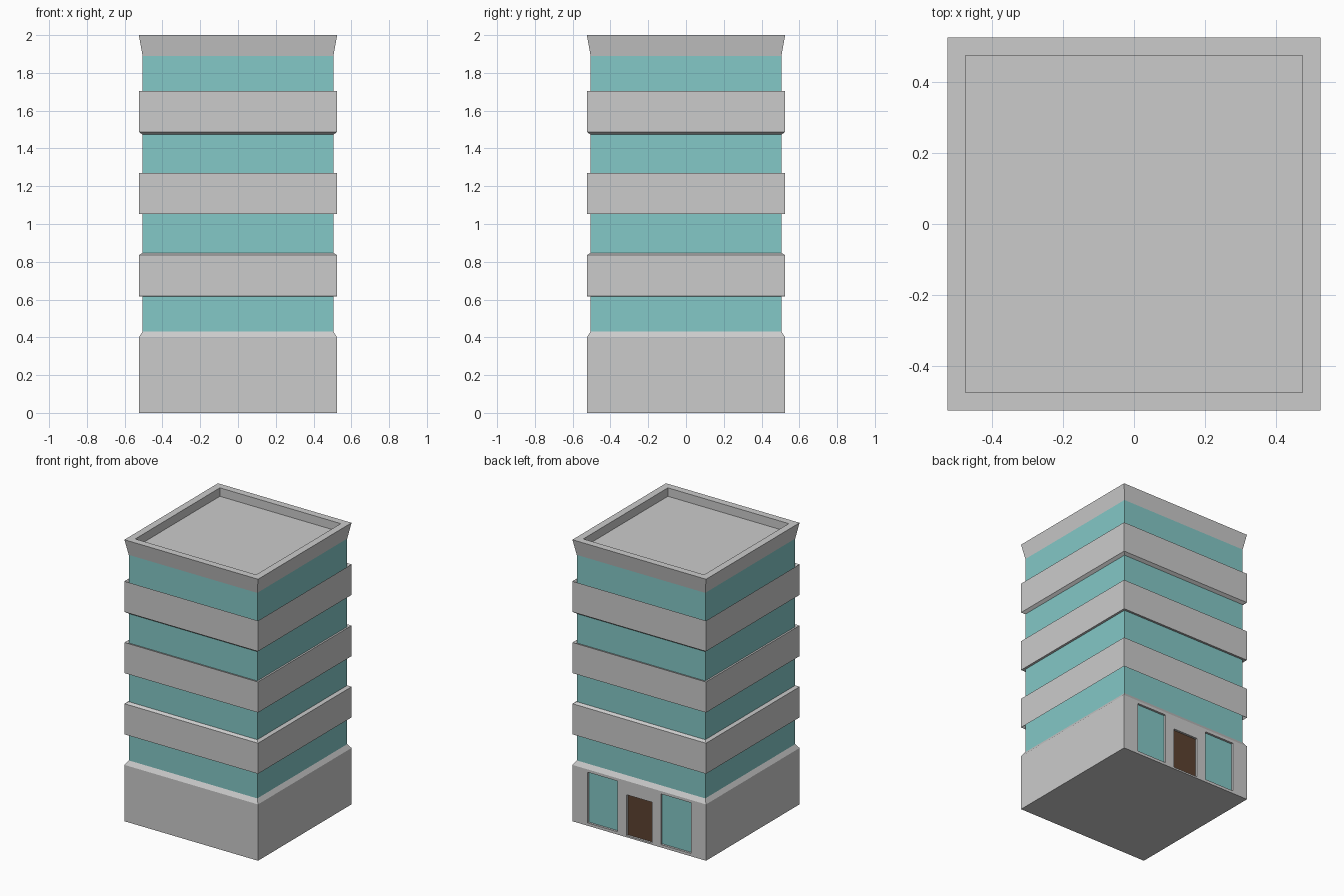
import bpy, bmesh

if "Cube" in bpy.data.objects:
    bpy.data.objects.remove(bpy.data.objects["Cube"])

OUT, INN = 0.525, 0.505      # half widths of concrete and glass


def material(name, rgb):
    m = bpy.data.materials.new(name)
    m.diffuse_color = (*rgb, 1)
    m.use_nodes = True
    m.node_tree.nodes["Principled BSDF"].inputs["Base Color"].default_value = m.diffuse_color
    return m


glass = material("glass", (0.23, 0.58, 0.57))
wood = material("wood", (0.11, 0.055, 0.03))


def loft(name, profile, mat=None, cap_bottom=False, cap_top=False):
    """Square rings of (half width, z) joined into a flat-faced shell."""
    bm = bmesh.new()
    rings = [[bm.verts.new((sx * h, sy * h, z))
              for sx, sy in ((-1, -1), (1, -1), (1, 1), (-1, 1))] for h, z in profile]
    for a, b in zip(rings, rings[1:]):
        for i in range(4):
            j = (i + 1) % 4
            bm.faces.new((a[i], a[j], b[j], b[i]))
    if cap_bottom:
        bm.faces.new(rings[0][::-1])
    if cap_top:
        bm.faces.new(rings[-1])
    me = bpy.data.meshes.new(name)
    bm.to_mesh(me)
    bm.free()
    ob = bpy.data.objects.new(name, me)
    bpy.context.collection.objects.link(ob)
    if mat:
        me.materials.append(mat)
    return ob


def box(name, x, y0, y1, z0, z1, width, mat=None):
    bpy.ops.mesh.primitive_cube_add(size=1, location=(x, (y0 + y1) / 2, (z0 + z1) / 2))
    ob = bpy.context.object
    ob.name = name
    ob.scale = (width, y1 - y0, z1 - z0)
    if mat:
        ob.data.materials.append(mat)
    return ob


# Evenly spaced levels of the glass edges and of the outer concrete edges
inner = [0.43 + i * 1.46 / 7 for i in range(8)]
outer = [0.40 + i * 0.2175 for i in range(7)]

# Ground floor with chamfered top
ground = loft("ground_floor", [(OUT, 0), (OUT, outer[0]), (INN, inner[0])],
              cap_bottom=True, cap_top=True)

# Glass storeys
for k in range(4):
    loft(f"glass_storey_{k + 1}", [(INN, inner[2 * k]), (INN, inner[2 * k + 1])], glass)

# Projecting concrete bands
for k in range(3):
    a, b = 2 * k + 1, 2 * k + 2
    loft(f"concrete_band_{k + 1}",
         [(INN, inner[a]), (OUT, outer[a]), (OUT, outer[b]), (INN, inner[b])])

# Flared parapet with sunken roof
loft("roof_parapet", [(INN, inner[7]), (OUT, 2.0), (0.475, 2.0), (0.475, 1.94)], cap_top=True)

# Recessed shop windows and door on the back wall
DEPTH = 0.015
openings = [("left_window", 0.288, 0.236, 0.02, 0.38, glass),
            ("door", 0.0, 0.198, 0.012, 0.302, wood),
            ("right_window", -0.288, 0.236, 0.02, 0.38, glass)]
for name, x, w, z0, z1, mat in openings:
    cutter = box("opening_cutter", x, OUT - DEPTH - 0.01, OUT + 0.1, z0, z1, w)
    cutter.hide_render = True
    mod = ground.modifiers.new("opening", 'BOOLEAN')
    mod.operation = 'DIFFERENCE'
    mod.solver = 'EXACT'
    mod.object = cutter
    bpy.context.view_layer.objects.active = ground
    bpy.ops.object.modifier_apply(modifier=mod.name)
    bpy.data.objects.remove(cutter)
    box(name, x, OUT - DEPTH - 0.01, OUT - DEPTH, z0, z1, w, mat)
